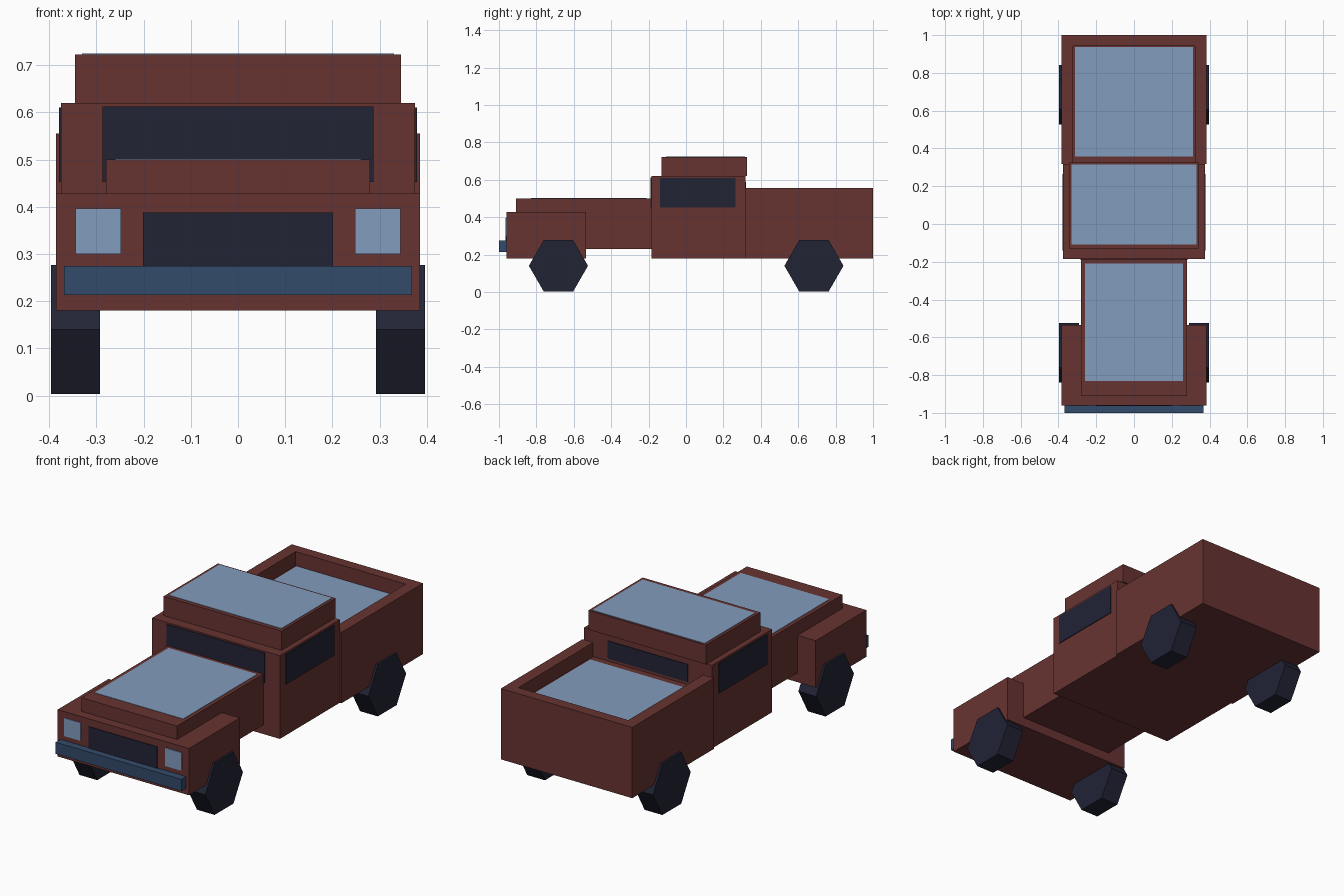
import bpy, bmesh, math

if "Cube" in bpy.data.objects:
    bpy.data.objects.remove(bpy.data.objects["Cube"])


def material(name, rgb):
    m = bpy.data.materials.new(name)
    m.diffuse_color = (*rgb, 1)
    m.use_nodes = True
    m.node_tree.nodes["Principled BSDF"].inputs["Base Color"].default_value = m.diffuse_color
    return m


BODY = material("brick red", (0.136, 0.034, 0.032))
DARK = material("dark navy", (0.016, 0.017, 0.036))
STEEL = material("steel blue", (0.034, 0.069, 0.147))
PALE = material("pale blue", (0.223, 0.332, 0.515))


def finish(name, bm, mat):
    bmesh.ops.recalc_face_normals(bm, faces=bm.faces)
    me = bpy.data.meshes.new(name)
    bm.to_mesh(me)
    bm.free()
    me.materials.append(mat)
    ob = bpy.data.objects.new(name, me)
    bpy.context.collection.objects.link(ob)
    return ob


def box(name, xs, ys, zs, mat=BODY):
    bm = bmesh.new()
    bmesh.ops.create_cube(bm, size=1)
    for v in bm.verts:
        v.co = [r[0] if c < 0 else r[1] for c, r in zip(v.co, (xs, ys, zs))]
    return finish(name, bm, mat)


def wheel(name, x0, x1, y):
    bm = bmesh.new()
    bmesh.ops.create_circle(bm, cap_ends=True, segments=6, radius=0.158)
    for v in bm.verts:
        a, b = v.co.x, v.co.y
        v.co = (x0, y + a, 0.14 + b)
    # put a corner on the fore-aft axis so that the tyre rests on a flat
    first = max(bm.verts, key=lambda v: v.co.y)
    turn = math.atan2(first.co.z - 0.14, first.co.y - y)
    for v in bm.verts:
        a, b = v.co.y - y, v.co.z - 0.14
        v.co.y = y + a * math.cos(turn) + b * math.sin(turn)
        v.co.z = 0.14 - a * math.sin(turn) + b * math.cos(turn)
    side = bmesh.ops.extrude_face_region(bm, geom=bm.faces[:])["geom"]
    for v in side:
        if isinstance(v, bmesh.types.BMVert):
            v.co.x = x1
    return finish(name, bm, DARK)


T = 0.004  # thickness of painted plates

# Engine bay, front fenders and cab
box("hood", (-0.28, 0.28), (-0.91, -0.185), (0.23, 0.50))
box("hood_panel", (-0.26, 0.26), (-0.83, -0.21), (0.498, 0.498 + T), PALE)
box("front_fenders", (-0.385, 0.385), (-0.96, -0.535), (0.18, 0.428))
box("cab", (-0.375, 0.375), (-0.185, 0.317), (0.18, 0.62))
box("roof", (-0.345, 0.345), (-0.13, 0.325), (0.62, 0.722))
box("roof_panel", (-0.33, 0.33), (-0.108, 0.315), (0.72, 0.72 + T), PALE)

# Cab glass
box("windshield", (-0.287, 0.287), (-0.185 - T, -0.183), (0.452, 0.612), DARK)
box("rear_window", (-0.235, 0.235), (0.315, 0.317 + T), (0.495, 0.588), DARK)

# Cargo bed: floor block, side walls and tailgate
box("bed_base", (-0.385, 0.385), (0.317, 1.0), (0.18, 0.48))
box("tailgate", (-0.322, 0.322), (0.943, 1.0), (0.48, 0.555))
box("bed_floor_panel", (-0.312, 0.312), (0.357, 0.937), (0.479, 0.479 + T), PALE)

# Front face
box("grille", (-0.201, 0.201), (-0.96 - T, -0.958), (0.25, 0.388), DARK)
box("bumper", (-0.368, 0.368), (-1.0, -0.96), (0.213, 0.275), STEEL)

# Paired parts
for s, side in ((-1, "left"), (1, "right")):
    def span(a, b):
        return tuple(sorted((s * a, s * b)))
    box(f"bed_wall_{side}", span(0.322, 0.385), (0.317, 1.0), (0.48, 0.555))
    box(f"side_window_{side}", span(0.373, 0.375 + T), (-0.14, 0.265), (0.452, 0.61), DARK)
    box(f"headlight_{side}", span(0.248, 0.344), (-0.96 - T, -0.958), (0.30, 0.396), PALE)
    for y, end in ((-0.682, "front"), (0.684, "rear")):
        wheel(f"{end}_wheel_{side}", s * 0.292, s * 0.396, y)
